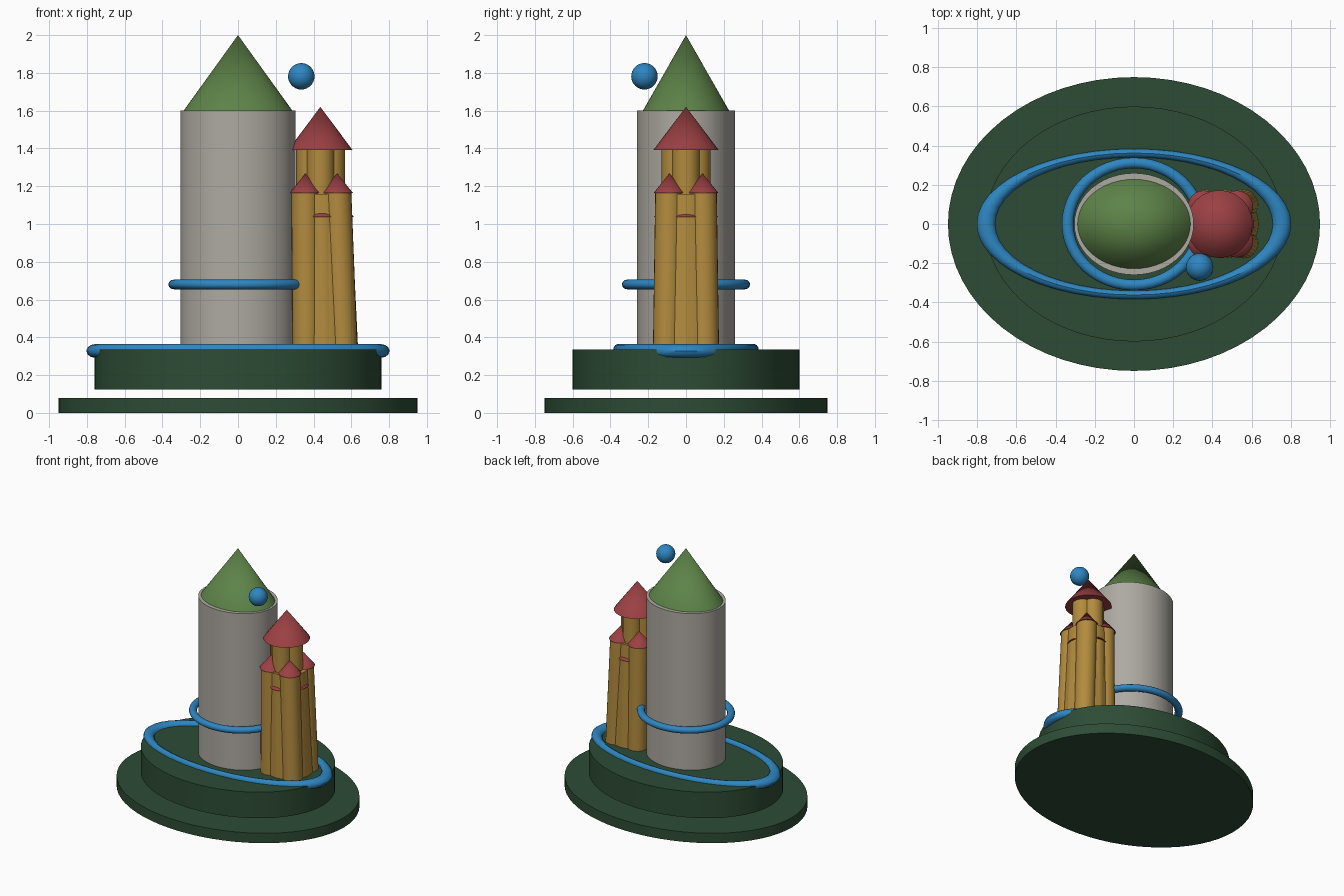
import bpy, math
from mathutils import Vector

if "Cube" in bpy.data.objects:
    bpy.data.objects.remove(bpy.data.objects["Cube"])


def lin(c):
    c /= 255
    return c / 12.92 if c <= 0.04045 else ((c + 0.055) / 1.055) ** 2.4


def mat(name, r, g, b):
    m = bpy.data.materials.new(name)
    m.diffuse_color = (lin(r), lin(g), lin(b), 1)
    m.use_nodes = True
    m.node_tree.nodes["Principled BSDF"].inputs["Base Color"].default_value = m.diffuse_color
    return m


DARK = mat("dark_green", 45, 76, 53)
GREEN = mat("leaf_green", 93, 131, 72)
GREY = mat("stone_grey", 174, 170, 162)
GOLD = mat("gold", 178, 139, 62)
RED = mat("roof_red", 155, 64, 67)
BLUE = mat("blue", 46, 134, 193)


def finish(name, m):
    o = bpy.context.object
    o.name = name
    o.data.materials.append(m)
    bpy.ops.object.transform_apply(location=False, rotation=False, scale=True)
    bpy.ops.object.shade_smooth_by_angle(angle=math.radians(35))
    return o


def drum(name, m, rx, ry, z0, z1, tip=1.0, x=0, y=0, n=48):
    """Elliptical cylinder; tip scales the top radius (0 gives a cone)."""
    bpy.ops.mesh.primitive_cone_add(vertices=n, radius1=1, radius2=tip, depth=1,
                                    location=(x, y, (z0 + z1) / 2))
    bpy.context.object.scale = (rx, ry, z1 - z0)
    return finish(name, m)


def limb(name, m, a, b, r0, r1, n=24):
    """Tapered leaning cylinder between two points, with level ends."""
    o = drum(name, m, r0, r0, a[2], b[2], r1 / r0, a[0], a[1], n)
    shift = Vector(b) - Vector(a)
    for v in o.data.vertices:
        if v.co.z > 0:
            v.co.x += shift.x
            v.co.y += shift.y
    return o


def ring(name, z, major, minor, scale):
    bpy.ops.mesh.primitive_torus_add(major_radius=major, minor_radius=minor, location=(0, 0, z),
                                     major_segments=48, minor_segments=12)
    bpy.context.object.scale = scale
    return finish(name, BLUE)


# stepped base
drum("base_lower", DARK, 0.95, 0.75, 0, 0.08, n=64)
drum("base_upper", DARK, 0.76, 0.60, 0.125, 0.335, n=64)

# main tower and its roof
drum("main_tower", GREY, 0.305, 0.26, 0.33, 1.6)
drum("main_roof", GREEN, 0.288, 0.228, 1.6, 2.0, tip=0)

# rings and floating ball
ring("ground_ring", 0.328, 0.755, 0.048, (1, 0.48, 0.76))
ring("tower_ring", 0.68, 0.339, 0.03, (1, 0.92, 0.85))
bpy.ops.mesh.primitive_uv_sphere_add(segments=32, ring_count=16, radius=0.07,
                                     location=(0.335, -0.22, 1.782))
finish("floating_ball", BLUE)

# side tower: leaning core surrounded by small turrets
limb("side_core", GOLD, (0.461, 0, 0.33), (0.445, 0, 1.16), 0.174, 0.15, 32)
for sx in (-1, 1):
    for sy in (-1, 1):
        top = (0.441 + sx * 0.084, sy * 0.088)
        limb("corner_turret", GOLD, (0.461 + sx * 0.097, sy * 0.1, 0.33), (*top, 1.165), 0.075, 0.075)
        drum("corner_roof", RED, 0.083, 0.083, 1.165, 1.268, 0, *top, n=24)
for k in range(4):
    c, s = math.cos(k * math.pi / 2), math.sin(k * math.pi / 2)
    limb("side_turret", GOLD, (0.461 + c * 0.1, s * 0.1, 0.33), (0.445 + c * 0.082, s * 0.084, 1.04), 0.075, 0.075)
    drum("side_roof", RED, 0.086, 0.086, 1.038, 1.13, 0, 0.445 + c * 0.082, s * 0.084, n=24)

# upper stage made of clustered shafts, under one big roof
for k in range(4):
    a = k * math.pi / 2
    drum("upper_shaft", GOLD, 0.074, 0.074, 1.12, 1.4, x=0.437 + 0.055 * math.cos(a), y=0.055 * math.sin(a), n=20)
drum("side_tower_roof", RED, 0.17, 0.173, 1.392, 1.62, 0, 0.436, 0, n=24)
